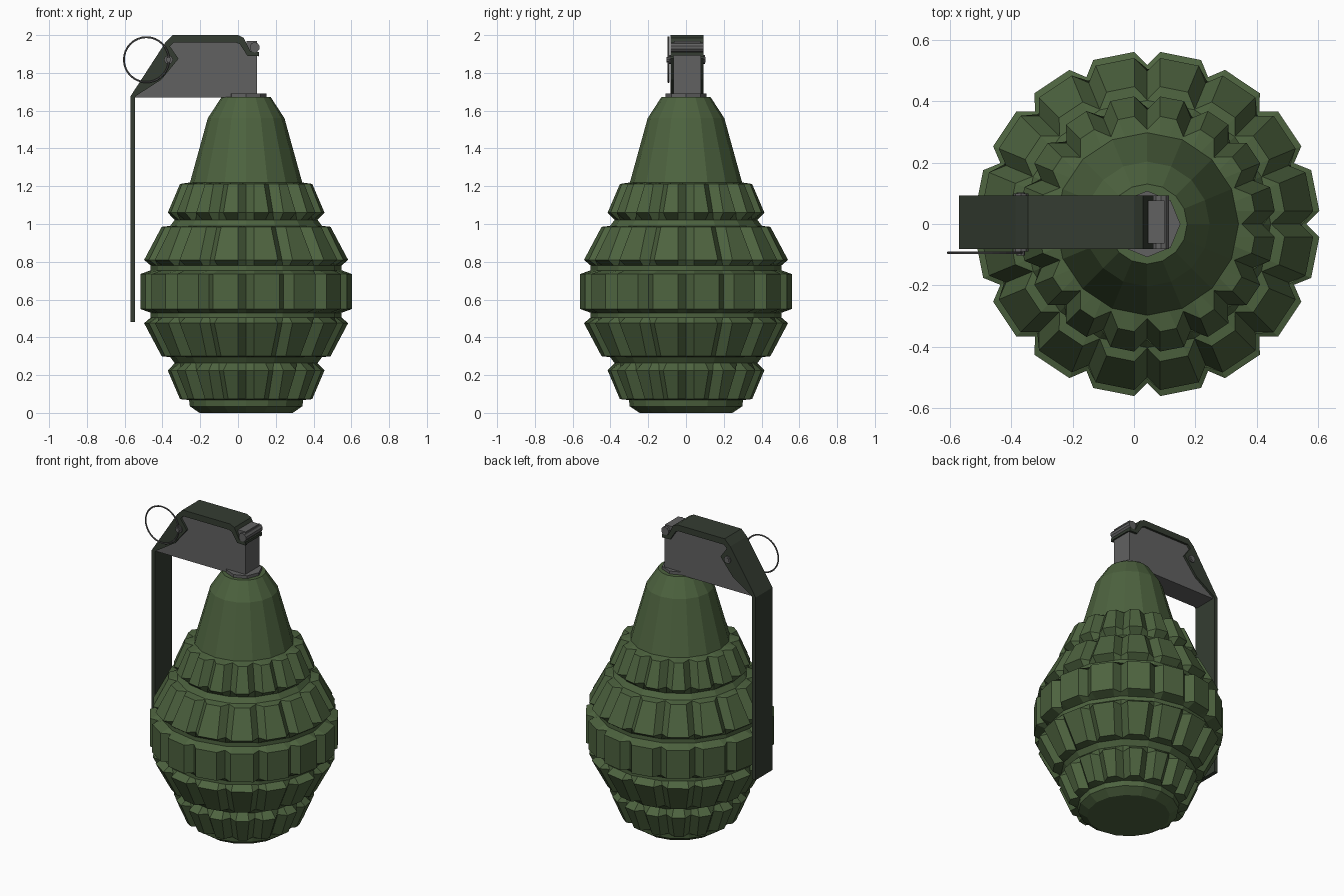
import bpy, bmesh, math
from mathutils import Vector

if "Cube" in bpy.data.objects:
    bpy.data.objects.remove(bpy.data.objects["Cube"])

CX = 0.043      # body axis in x
CY = 0.006      # mid-plane of the lever assembly


def material(name, rgb):
    m = bpy.data.materials.new(name)
    m.diffuse_color = (*rgb, 1)
    m.use_nodes = True
    m.node_tree.nodes["Principled BSDF"].inputs["Base Color"].default_value = m.diffuse_color
    return m


GREEN = material("green", (0.075, 0.125, 0.05))
DARK = material("dark_green", (0.035, 0.046, 0.032))
STEEL = material("steel", (0.12, 0.12, 0.12))


def finish(name, bm, mat):
    bmesh.ops.recalc_face_normals(bm, faces=bm.faces)
    mesh = bpy.data.meshes.new(name)
    bm.to_mesh(mesh)
    bm.free()
    mesh.materials.append(mat)
    ob = bpy.data.objects.new(name, mesh)
    bpy.context.collection.objects.link(ob)
    return ob


def plate(name, pts, y0, y1, mat):
    """Extrude an (x, z) outline from y0 to y1."""
    bm = bmesh.new()
    face = bm.faces.new([bm.verts.new((x, y0, z)) for x, z in pts])
    new = bmesh.ops.extrude_face_region(bm, geom=[face])["geom"]
    bmesh.ops.translate(bm, vec=(0, y1 - y0, 0),
                        verts=[g for g in new if isinstance(g, bmesh.types.BMVert)])
    return finish(name, bm, mat)


def cylinder(name, loc, r, depth, sides, mat, along_y=False):
    rot = (math.pi / 2, 0, 0) if along_y else (0, 0, 0)
    bpy.ops.mesh.primitive_cylinder_add(vertices=sides, radius=r, depth=depth,
                                        location=loc, rotation=rot)
    bpy.context.object.name = name
    bpy.context.object.data.materials.append(mat)


# Body: 16 segments, (radius, z, raised) rings; raised rings carry the blocks
N, HALF, DEPTH = 16, 0.042, 0.043
upper = [(0.560, 0.735, 1), (0.505, 0.755, 0), (0.505, 0.78, 0),
         (0.540, 0.81, 1), (0.447, 0.985, 1), (0.402, 0.99, 0),
         (0.378, 1.022, 0), (0.415, 1.06, 1), (0.350, 1.212, 1)]
lower = [(r, 1.285 - z, k) for r, z, k in reversed(upper)]
rings = ([(0.246, 0.0, 0), (0.298, 0.035, 0), (0.302, 0.068, 0)] + lower + upper
         + [(0.297, 1.22, 0), (0.203, 1.56, 0), (0.130, 1.672, 0)])
bm = bmesh.new()
loops = []
for r, z, raised in rings:
    h = min(HALF, 0.4 * 2 * r * math.sin(math.pi / N))
    mid = r - DEPTH if raised else r
    side = r if raised else r - h * math.tan(math.pi / N)
    loop = []
    for k in range(N):
        a = 2 * math.pi * k / N
        out, tan = Vector((math.cos(a), math.sin(a), 0)), Vector((-math.sin(a), math.cos(a), 0))
        for d, t in ((side, -h), (mid, 0), (side, h)):
            loop.append(bm.verts.new(out * d + tan * t + Vector((CX, 0, z))))
    loops.append(loop)
for a, b in zip(loops, loops[1:]):
    for i in range(3 * N):
        j = (i + 1) % (3 * N)
        bm.faces.new((a[i], a[j], b[j], b[i]))
bm.faces.new(loops[0])
bm.faces.new(loops[-1])
finish("segmented_body", bm, GREEN)

# Neck nut
cylinder("neck_nut", (CX, 0, 1.678), 0.108, 0.026, 8, STEEL)

# Fuze housing and hinge tongue
plate("fuze_housing", [(-0.55, 1.67), (0.10, 1.67), (0.10, 1.90), (0.05, 1.90),
                       (0.0, 1.97), (-0.34, 1.97), (-0.37, 1.94)],
      CY - 0.073, CY + 0.073, STEEL)
plate("hinge_tongue", [(0.045, 1.88), (0.10, 1.88), (0.10, 1.968), (0.045, 1.968)],
      CY - 0.07, CY + 0.07, STEEL)
cylinder("hinge_pin", (0.088, CY, 1.935), 0.027, 0.174, 10, STEEL, True)

# Lever strip with folded side flanges
fold = [(-0.57, 1.675), (-0.385, 1.96), (-0.345, 2.0), (0.0, 2.0),
        (0.03, 1.985), (0.065, 1.915), (0.11, 1.91)]
plate("lever", [(-0.57, 0.48)] + fold +
      [(0.11, 1.893), (0.053, 1.895), (0.013, 1.965), (-0.005, 1.975),
       (-0.335, 1.975), (-0.367, 1.945), (-0.545, 1.67), (-0.545, 0.48)],
      CY - 0.087, CY + 0.087, DARK)
flange = fold + [(0.11, 1.888), (0.05, 1.89), (0.01, 1.952), (-0.01, 1.96),
                 (-0.34, 1.96), (-0.36, 1.94), (-0.315, 1.875),
                 (-0.405, 1.765), (-0.545, 1.675)]
for s, tag in ((-1, "front"), (1, "back")):
    plate("lever_flange_" + tag, flange, CY + s * 0.072, CY + s * 0.087, DARK)

# Safety pin and pull ring
cylinder("safety_pin", (-0.368, 0, 1.87), 0.014, 0.206, 8, STEEL, True)
for y, tag in ((-0.086, "front"), (0.096, "back")):
    cylinder("pin_collar_" + tag, (-0.368, y, 1.87), 0.024, 0.008, 8, STEEL, True)
bpy.ops.mesh.primitive_torus_add(location=(-0.485, -0.093, 1.87), rotation=(math.pi / 2, 0, 0),
                                 major_radius=0.119, minor_radius=0.005,
                                 major_segments=32, minor_segments=6)
bpy.context.object.name = "pull_ring"
bpy.context.object.data.materials.append(STEEL)
